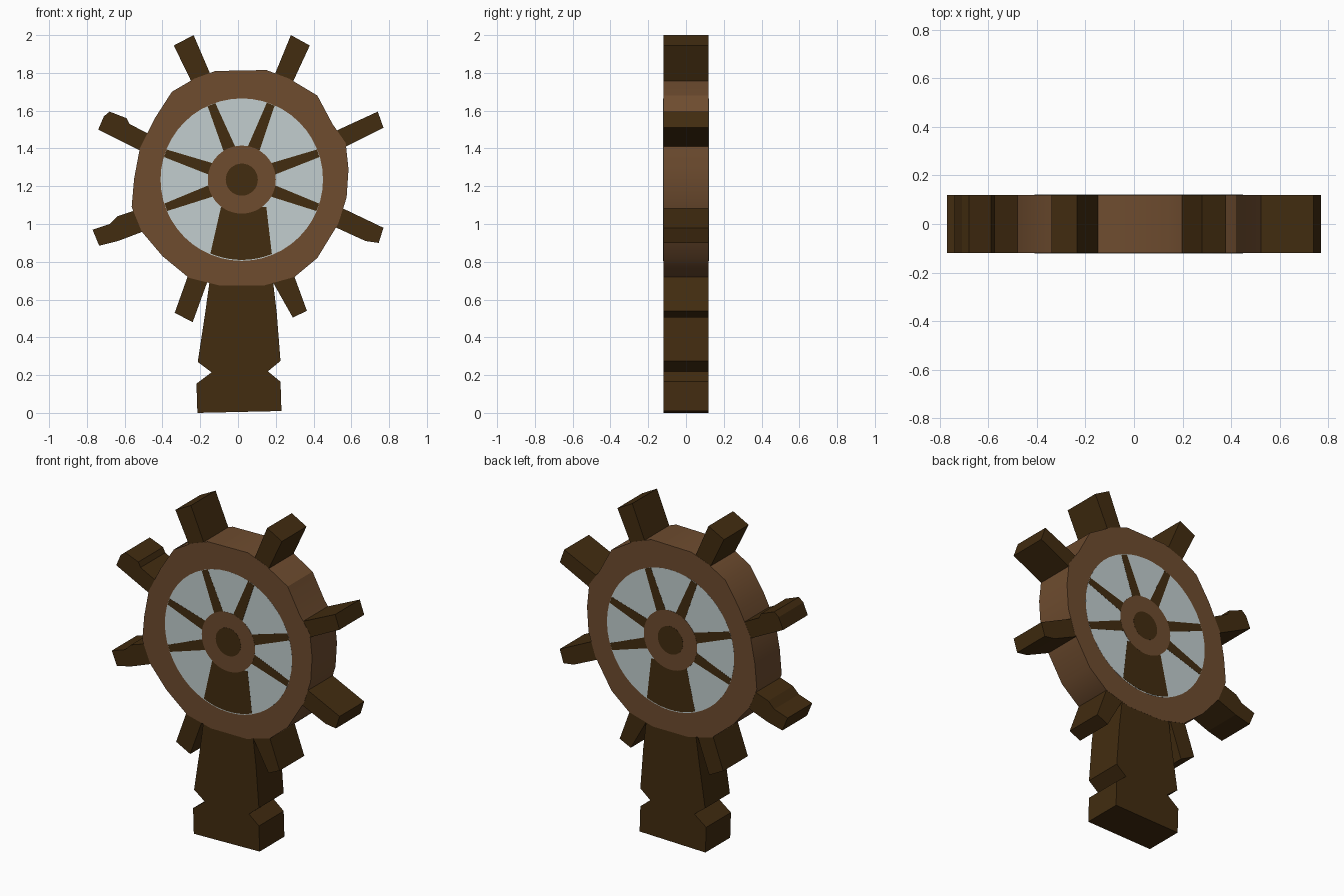
import bpy, bmesh, math

if "Cube" in bpy.data.objects:
    bpy.data.objects.remove(bpy.data.objects["Cube"])

HALF = 0.12            # half depth of the slab
CX, CZ = 0.02, 1.235   # wheel centre


def material(name, rgb):
    m = bpy.data.materials.new(name)
    lin = [((c / 255 + 0.055) / 1.055) ** 2.4 for c in rgb]
    m.diffuse_color = (*lin, 1)
    m.use_nodes = True
    m.node_tree.nodes["Principled BSDF"].inputs["Base Color"].default_value = m.diffuse_color
    return m


RIM = material("warm brown wood", (110, 76, 47))
DARK = material("dark brown wood", (66, 44, 16))
PALE = material("pale blue grey", (194, 206, 207))


def slab(name, pts, mat, y0, y1, smooth=None):
    """Extrude an x-z outline from y0 to y1."""
    bm = bmesh.new()
    face = bm.faces.new([bm.verts.new((x, y0, z)) for x, z in pts])
    ext = bmesh.ops.extrude_face_region(bm, geom=[face])
    moved = [g for g in ext["geom"] if isinstance(g, bmesh.types.BMVert)]
    bmesh.ops.translate(bm, verts=moved, vec=(0, y1 - y0, 0))
    bmesh.ops.recalc_face_normals(bm, faces=bm.faces)
    me = bpy.data.meshes.new(name)
    bm.to_mesh(me)
    bm.free()
    me.materials.append(mat)
    ob = bpy.data.objects.new(name, me)
    bpy.context.collection.objects.link(ob)
    if smooth:
        bpy.ops.object.select_all(action='DESELECT')
        ob.select_set(True)
        bpy.context.view_layer.objects.active = ob
        bpy.ops.object.shade_smooth_by_angle(angle=math.radians(smooth))
    return ob


def plates(name, pts, mat, level):
    """Thin painted plates on the front and back; a higher level lies on top."""
    out = HALF + 0.0006 * level
    slab("front_" + name, pts, mat, -out, -out + 0.004)
    slab("back_" + name, pts, mat, out - 0.004, out)


def circle(r, n=48, x=CX, z=CZ):
    return [(x + r * math.cos(2 * math.pi * i / n), z + r * math.sin(2 * math.pi * i / n))
            for i in range(n)]


# wheel rim: slightly irregular hand-cut outline
rim = [(-.12, 1.81), (.15, 1.815), (.27, 1.77), (.42, 1.68), (.50, 1.53), (.57, 1.43),
       (.585, 1.29), (.575, 1.14), (.53, 1.0), (.42, .82), (.30, .72), (.14, .675),
       (-.10, .675), (-.26, .715), (-.40, .83), (-.51, .96), (-.563, 1.09), (-.55, 1.24),
       (-.52, 1.40), (-.44, 1.56), (-.35, 1.70), (-.23, 1.77)]
slab("wheel_rim", rim, RIM, -HALF, HALF, smooth=28)

# handles, rooted just inside the rim
handles = {
    "upper_left": [(-.34, 1.945), (-.235, 2.0), (-.145, 1.79), (-.24, 1.74)],
    "upper_right": [(.28, 2.0), (.38, 1.945), (.285, 1.74), (.19, 1.78)],
    "right_high": [(.49, 1.48), (.74, 1.595), (.77, 1.51), (.55, 1.40)],
    "right_low": [(.55, 1.085), (.77, .98), (.745, .90), (.675, .91), (.50, .99)],
    "lower_right": [(.18, .70), (.29, .745), (.365, .54), (.29, .505)],
    "lower_left": [(-.26, .74), (-.16, .70), (-.24, .48), (-.335, .53)],
    "left_low": [(-.52, 1.08), (-.64, 1.04), (-.68, 1.0), (-.77, .97), (-.735, .885),
                 (-.635, .91), (-.49, .965)],
    "left_high": [(-.46, 1.47), (-.575, 1.53), (-.59, 1.56), (-.68, 1.595), (-.71, 1.57),
                  (-.74, 1.50), (-.50, 1.38)],
}
for name, pts in handles.items():
    slab("handle_" + name, pts, DARK, -HALF + .001, HALF - .001)

# pedestal with a notched foot
pedestal = [(-.15, .70), (-.175, .52), (-.213, .27), (-.14, .215), (-.22, .155), (-.215, 0),
            (.23, .01), (.225, .165), (.158, .22), (.225, .275), (.205, .53), (.185, .70)]
slab("pedestal", pedestal, DARK, -HALF + .0005, HALF - .0005)

# openings between the spokes
plates("opening", circle(0.43), PALE, 1)

# spokes
for i, (deg, w) in enumerate([(19, .05), (69, .052), (112, .052), (161, .05),
                              (200, .05), (340, .05)]):
    a = math.radians(deg)
    c, s = math.cos(a), math.sin(a)
    plates("spoke_%d" % i,
           [(CX + r * c - t * s, CZ + r * s + t * c)
            for r, t in [(.15, -w / 2 - .008), (.428, -w / 2 + .004),
                         (.428, w / 2 - .004), (.15, w / 2 + .008)]], DARK, 2)

# pedestal seen through the wheel, closed by the rim arc
arc = [(CX + .425 * math.cos(math.radians(d)), CZ + .425 * math.sin(math.radians(d)))
       for d in range(247, 294, 5)]
plates("pedestal_top", [(-.09, 1.09)] + arc + [(.15, 1.09)], DARK, 2)

# hub ring and hub cap
plates("hub_ring", circle(0.18), RIM, 3)
plates("hub_cap", circle(0.085, 32), DARK, 4)
